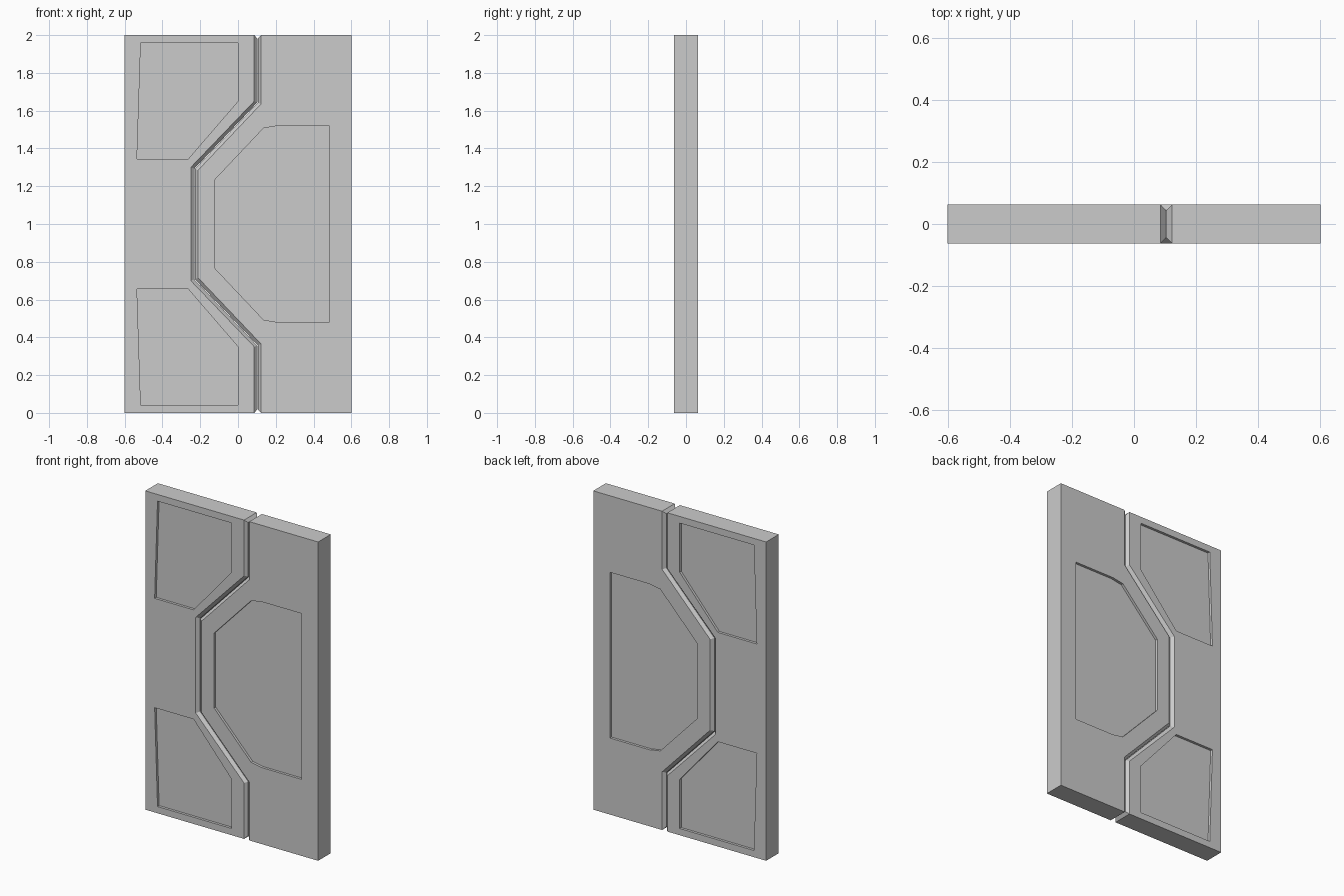
import bpy, bmesh

if "Cube" in bpy.data.objects:
    bpy.data.objects.remove(bpy.data.objects["Cube"])

HALF = 0.0625    # half of the door thickness
RECESS = 0.016   # depth of the sunken panels
BEVEL = 0.018    # bevel of the ridge along the seam


def finish(bm, name):
    bmesh.ops.recalc_face_normals(bm, faces=bm.faces[:])
    mesh = bpy.data.meshes.new(name)
    bm.to_mesh(mesh)
    bm.free()
    obj = bpy.data.objects.new(name, mesh)
    bpy.context.collection.objects.link(obj)
    return obj


def row(bm, pts, y):
    return [bm.verts.new((x, y, z)) for x, z in pts]


def strip(bm, a, b):
    for i in range(len(a) - 1):
        bm.faces.new((a[i], a[i + 1], b[i + 1], b[i]))


def flip(pts):
    """Mirror an outline about the door's mid height."""
    return [(x, 2 - z) for x, z in pts]


def prism(name, pts, y0, y1):
    bm = bmesh.new()
    a, b = row(bm, pts, y0), row(bm, pts, y1)
    bm.faces.new(a)
    bm.faces.new(b)
    strip(bm, a + a[:1], b + b[:1])
    return finish(bm, name)


def seam(x_end, x_mid, z_outer, z_inner, z_top=2.0):
    top = [(x_end, z_top), (x_end, z_outer), (x_mid, z_inner)]
    return top + flip(top)[::-1]


def leaf(name, x_side, edge, ridge, panels):
    # slab with a bevelled ridge along its seam edge
    bm = bmesh.new()
    outline = edge + [(x_side, 0), (x_side, 2)]
    front, back = row(bm, outline, -HALF), row(bm, outline, HALF)
    cap_f, cap_b = row(bm, ridge, -HALF + BEVEL), row(bm, ridge, HALF - BEVEL)
    n = len(edge)
    bm.faces.new(front)
    bm.faces.new(back)
    strip(bm, front[n - 1:] + front[:1], back[n - 1:] + back[:1])
    strip(bm, front[:n], cap_f)
    strip(bm, cap_f, cap_b)
    strip(bm, cap_b, back[:n])
    for i in (0, -1):
        j = 0 if i == 0 else n - 1
        bm.faces.new((front[j], cap_f[i], cap_b[i], back[j]))
    obj = finish(bm, name)

    # sunken panels on both faces
    for pts in panels:
        for s in (-1, 1):
            cutter = prism("panel_cutter", pts, s * (HALF - RECESS), s * (HALF + 0.05))
            cutter.hide_render = True
            mod = obj.modifiers.new("panel", 'BOOLEAN')
            mod.operation = 'DIFFERENCE'
            mod.solver = 'EXACT'
            mod.object = cutter
            bpy.context.view_layer.objects.active = obj
            bpy.ops.object.modifier_apply(modifier=mod.name)
            bpy.data.objects.remove(cutter)
    return obj


# panel outlines (x, z)
corner_panel = [(-0.515, 1.958), (0, 1.958), (0, 1.65), (-0.265, 1.343), (-0.535, 1.343)]
half_panel = [(0.485, 1.52), (0.21, 1.52), (0.135, 1.507), (-0.122, 1.235)]
centre_panel = half_panel + flip(half_panel)[::-1]

# the two interlocking door leaves
leaf("left_door_leaf", -0.6,
     seam(0.086, -0.25, 1.65, 1.30),
     seam(0.102, -0.231, 1.643, 1.293, 2 - BEVEL),
     [corner_panel, flip(corner_panel)])
leaf("right_door_leaf", 0.6,
     seam(0.122, -0.211, 1.635, 1.285),
     seam(0.105, -0.228, 1.642, 1.292, 2 - BEVEL),
     [centre_panel])
